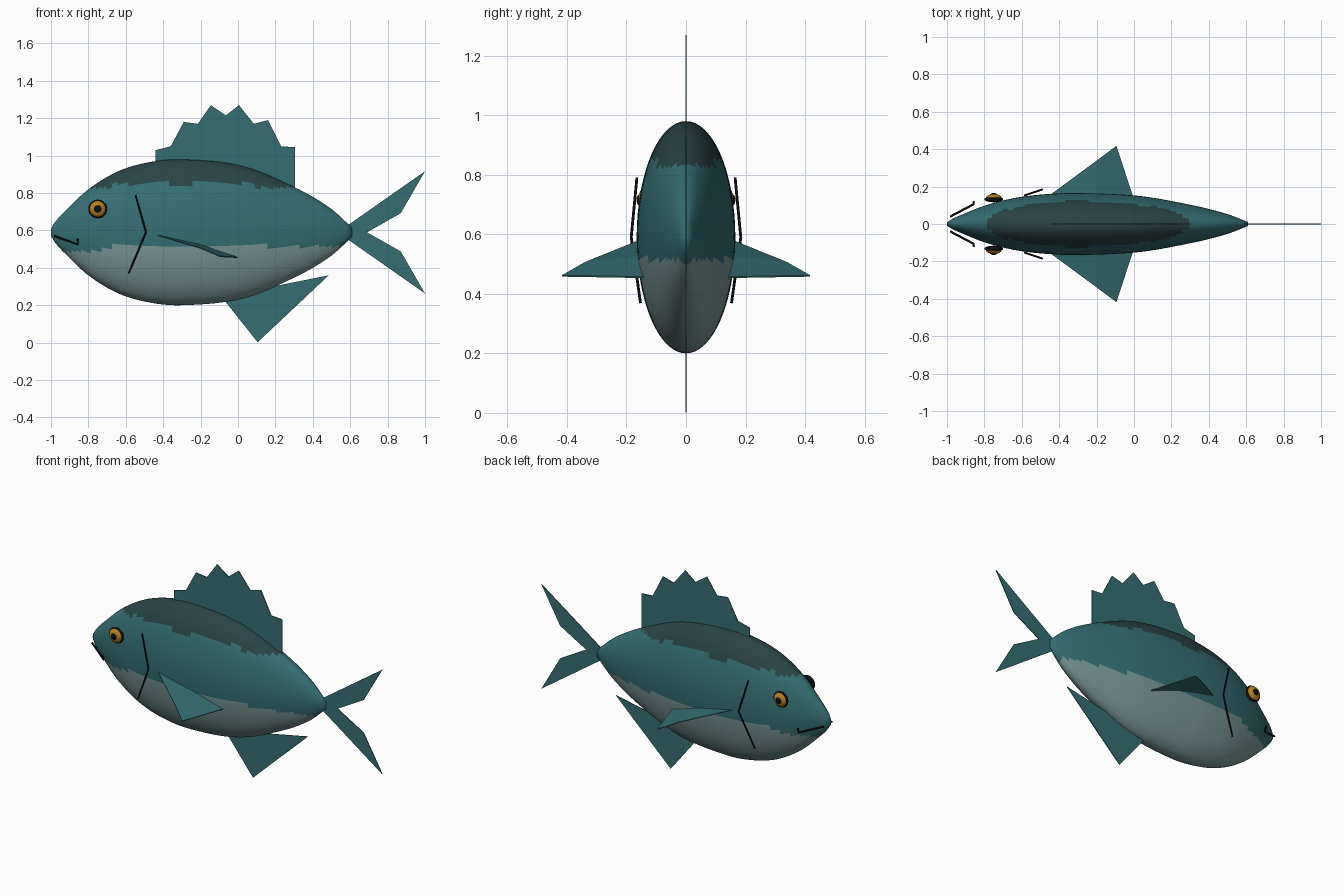
import bpy, bmesh, math
from mathutils import Vector

cube = bpy.data.objects.get("Cube")
if cube:
    bpy.data.objects.remove(cube, do_unlink=True)


def material(name, rgb):
    m = bpy.data.materials.new(name)
    m.use_nodes = True
    m.diffuse_color = (*rgb, 1)
    bsdf = next(n for n in m.node_tree.nodes if n.type == 'BSDF_PRINCIPLED')
    bsdf.inputs["Base Color"].default_value = (*rgb, 1)
    bsdf.inputs["Roughness"].default_value = 0.7
    return m


teal = material("teal skin", (0.035, 0.155, 0.175))
dark = material("dark back", (0.023, 0.058, 0.062))
pale = material("pale belly", (0.19, 0.31, 0.31))
black = material("black line", (0.004, 0.004, 0.005))
gold = material("gold iris", (0.48, 0.22, 0.015))

MID = 0.59          # height of the body axis
FLAT = 0.425        # body width relative to its height


def add_object(name, bm, *mats):
    bmesh.ops.recalc_face_normals(bm, faces=bm.faces)
    mesh = bpy.data.meshes.new(name)
    bm.to_mesh(mesh)
    bm.free()
    for m in mats:
        mesh.materials.append(m)
    ob = bpy.data.objects.new(name, mesh)
    bpy.context.collection.objects.link(ob)
    return ob


# Body outline: half height along the length
OUTLINE = [(-1, .02), (-.975, .06), (-.92, .118), (-.8, .23), (-.65, .322), (-.5, .37),
           (-.31, .39), (.02, .355), (.305, .24), (.49, .132), (.61, .025)]


def slope(i):
    a, b = OUTLINE[max(i - 1, 0)], OUTLINE[min(i + 1, len(OUTLINE) - 1)]
    return (b[1] - a[1]) / (b[0] - a[0])


def half_height(x):
    i = max(k for k in range(len(OUTLINE) - 1) if OUTLINE[k][0] <= x or k == 0)
    (x0, h0), (x1, h1) = OUTLINE[i], OUTLINE[i + 1]
    d = x1 - x0
    t = (x - x0) / d
    return (h0 * (2 * t**3 - 3 * t**2 + 1) + slope(i) * d * (t**3 - 2 * t**2 + t)
            + h1 * (3 * t**2 - 2 * t**3) + slope(i + 1) * d * (t**3 - t**2))


# Body: elliptical rings, back and belly coloured by height
RINGS, SIDES = 52, 64
bm = bmesh.new()
rings = []
for i in range(RINGS + 1):
    x = -1 + 1.61 * (i / RINGS) ** 1.15
    h = half_height(min(x, 0.61))
    rings.append([bm.verts.new((x, FLAT * h * math.cos(a), MID + h * math.sin(a)))
                  for a in (math.tau * k / SIDES for k in range(SIDES))])
for r, s in zip(rings, rings[1:]):
    for k in range(SIDES):
        n = (k + 1) % SIDES
        bm.faces.new((r[k], r[n], s[n], s[k]))
bm.faces.new(rings[0])
bm.faces.new(rings[-1])
for f in bm.faces:
    f.smooth = True
    c = f.calc_center_median()
    if c.z > 0.85 - 0.02 * (abs(c.x + 0.3) > 0.38):
        f.material_index = 1
    elif c.z < (0.515 if c.x > -0.74 else 0.49) and c.x > -0.93:
        f.material_index = 2
add_object("body", bm, teal, dark, pale)


# Fins: thin plates
def plate(name, points, faces):
    bm = bmesh.new()
    verts = [bm.verts.new(p) for p in points]
    for f in faces:
        bm.faces.new([verts[i] for i in f])
    ob = add_object(name, bm, teal)
    mod = ob.modifiers.new("thickness", 'SOLIDIFY')
    mod.thickness = 0.005
    mod.offset = 0
    return ob


def upright_fin(name, outline):
    plate(name, [(x, 0, z) for x, z in outline], [range(len(outline))])


upright_fin("dorsal_fin", [
    (-.44, .88), (-.44, 1.03), (-.36, 1.05), (-.29, 1.18), (-.215, 1.17), (-.145, 1.27),
    (-.065, 1.215), (.005, 1.27), (.085, 1.17), (.16, 1.19), (.23, 1.05), (.305, 1.045),
    (.305, .78)])
upright_fin("anal_fin", [(-.08, .235), (.105, .002), (.485, .36), (.16, .295), (.05, .32)])
for name, s in (("upper_tail_fin", 1), ("lower_tail_fin", -1)):
    upright_fin(name, [(x, MID + s * z) for x, z in
                       ((.56, 0), (.59, .04), (1, .327), (.87, .102), (.69, 0))])


# Round parts that face sideways, squashed spheres
def dome(name, centre, radius, depth, mat):
    bm = bmesh.new()
    bmesh.ops.create_uvsphere(bm, u_segments=24, v_segments=12, radius=1)
    for v in bm.verts:
        v.co = Vector(centre) + Vector((v.co.x * radius, v.co.z * depth, v.co.y * radius))
    for f in bm.faces:
        f.smooth = True
    add_object(name, bm, mat)


# Thin drawn lines standing just off the skin
def line(name, points, radius):
    cu = bpy.data.curves.new(name, 'CURVE')
    cu.dimensions = '3D'
    cu.bevel_depth = radius
    cu.bevel_resolution = 2
    cu.use_fill_caps = True
    sp = cu.splines.new('POLY')
    sp.points.add(len(points) - 1)
    for p, co in zip(sp.points, points):
        p.co = (*co, 1)
    cu.materials.append(black)
    bpy.context.collection.objects.link(bpy.data.objects.new(name, cu))


# Paired parts on both flanks
for side, s in (("front", -1), ("back", 1)):
    plate(side + "_pectoral_fin",
          [(-.47, s * .14, .585), (-.2, s * .338, .505), (-.2, s * .13, .525),
           (-.095, s * .417, .46), (0, s * .13, .455)],
          [(0, 1, 2), (2, 1, 3, 4)])
    dome(side + "_eye_rim", (-.75, s * .132, .715), .05, .016, black)
    dome(side + "_iris", (-.75, s * .138, .715), .043, .022, gold)
    dome(side + "_pupil", (-.75, s * .146, .715), .025, .02, black)
    line(side + "_gill_line",
         [(-.548, s * .165, .79), (-.492, s * .184, .59), (-.585, s * .153, .37)], .005)
    line(side + "_mouth_line",
         [(-.982, s * .04, .57), (-.857, s * .106, .525), (-.857, s * .118, .555)], .006)
